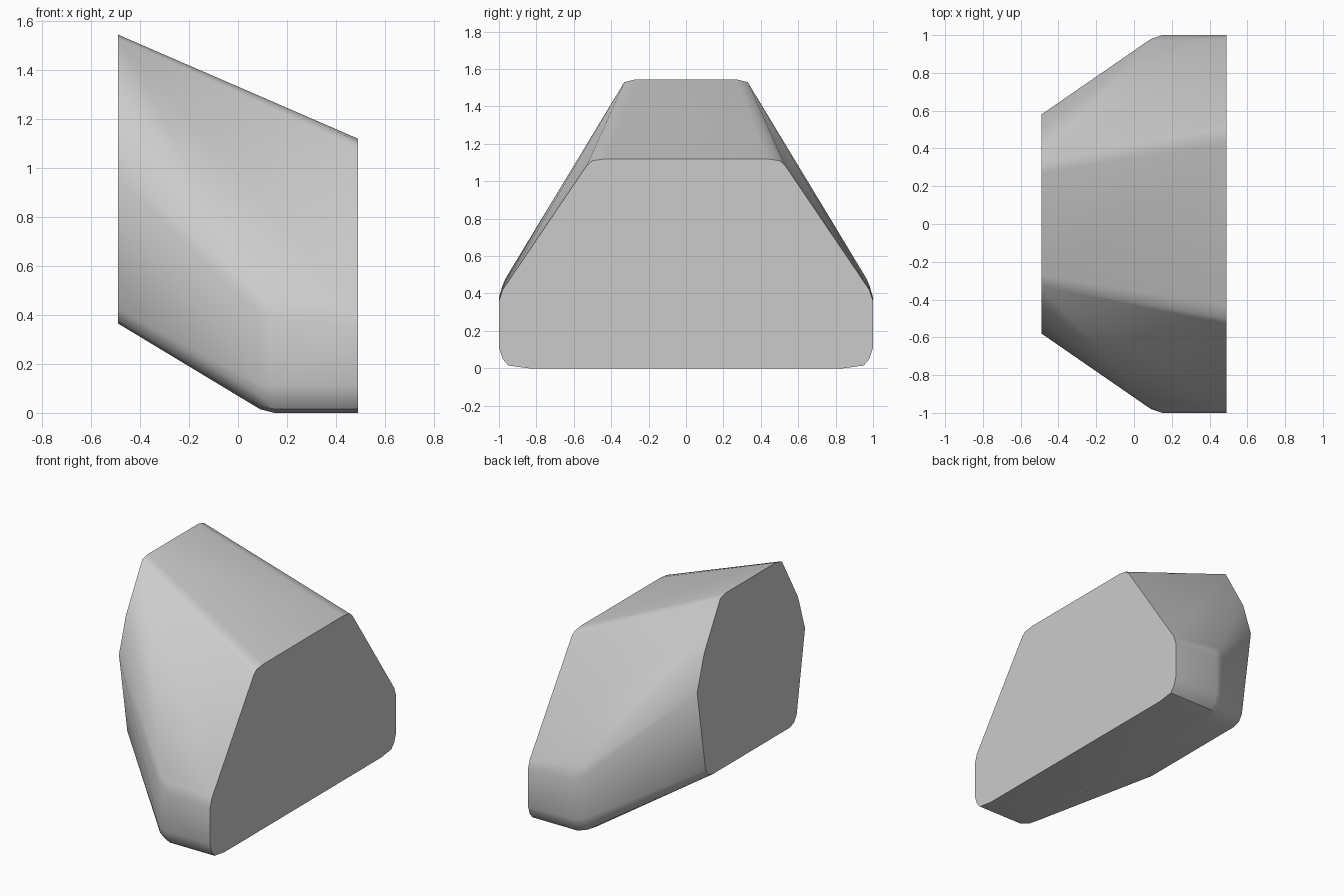
import bpy
import bmesh
import math

cube = bpy.data.objects.get("Cube")
if cube:
    bpy.data.objects.remove(cube, do_unlink=True)

# Single plain grey material
grey = bpy.data.materials.new("plain grey")
grey.use_nodes = True
colour = (0.6, 0.6, 0.6, 1)
grey.diffuse_color = colour
grey.node_tree.nodes["Principled BSDF"].inputs["Base Color"].default_value = colour

# Half cross-sections (y, z), listed from the underside to the top
wide_end = [(0.84, 0), (0.95, 0.015), (0.98, 0.05), (1, 0.11), (1, 0.36),
            (0.98, 0.42), (0.53, 1.085), (0.5, 1.11), (0.43, 1.12)]
narrow_end = [(0.41, 0.365), (0.46, 0.38), (0.49, 0.425), (0.58, 0.98),
              (0.505, 1.22), (0.33, 1.53), (0.27, 1.545)]
shoulder = [(0.84, 0), (0.95, 0.015), (0.98, 0.05), (1, 0.11), (1, 0.38), (0.98, 0.445)]
shoulder_rim = [(0.84, 0.015), (0.93, 0.03), (0.965, 0.07), (0.98, 0.12),
                (0.98, 0.41), (0.965, 0.48)]
sections = [(0.49, wide_end), (0.15, shoulder), (0.09, shoulder_rim), (-0.49, narrow_end)]

# Faceted body: a convex skin around the mirrored sections
bm = bmesh.new()
for x, outline in sections:
    for y, z in outline:
        for side in (-1, 1):
            bm.verts.new((x, side * y, z))
hull = bmesh.ops.convex_hull(bm, input=bm.verts)
loose = {v for v in hull["geom_interior"] + hull["geom_unused"]
         if isinstance(v, bmesh.types.BMVert)}
bmesh.ops.delete(bm, geom=list(loose), context="VERTS")
bmesh.ops.dissolve_limit(bm, angle_limit=math.radians(0.5), verts=bm.verts, edges=bm.edges)
bmesh.ops.recalc_face_normals(bm, faces=bm.faces)

mesh = bpy.data.meshes.new("wedge_body")
bm.to_mesh(mesh)
bm.free()
mesh.materials.append(grey)
body = bpy.data.objects.new("wedge_body", mesh)
bpy.context.collection.objects.link(body)

# Soft rounded edges, crisp end caps
bpy.context.view_layer.objects.active = body
body.select_set(True)
bpy.ops.object.shade_smooth_by_angle(angle=math.radians(32))
